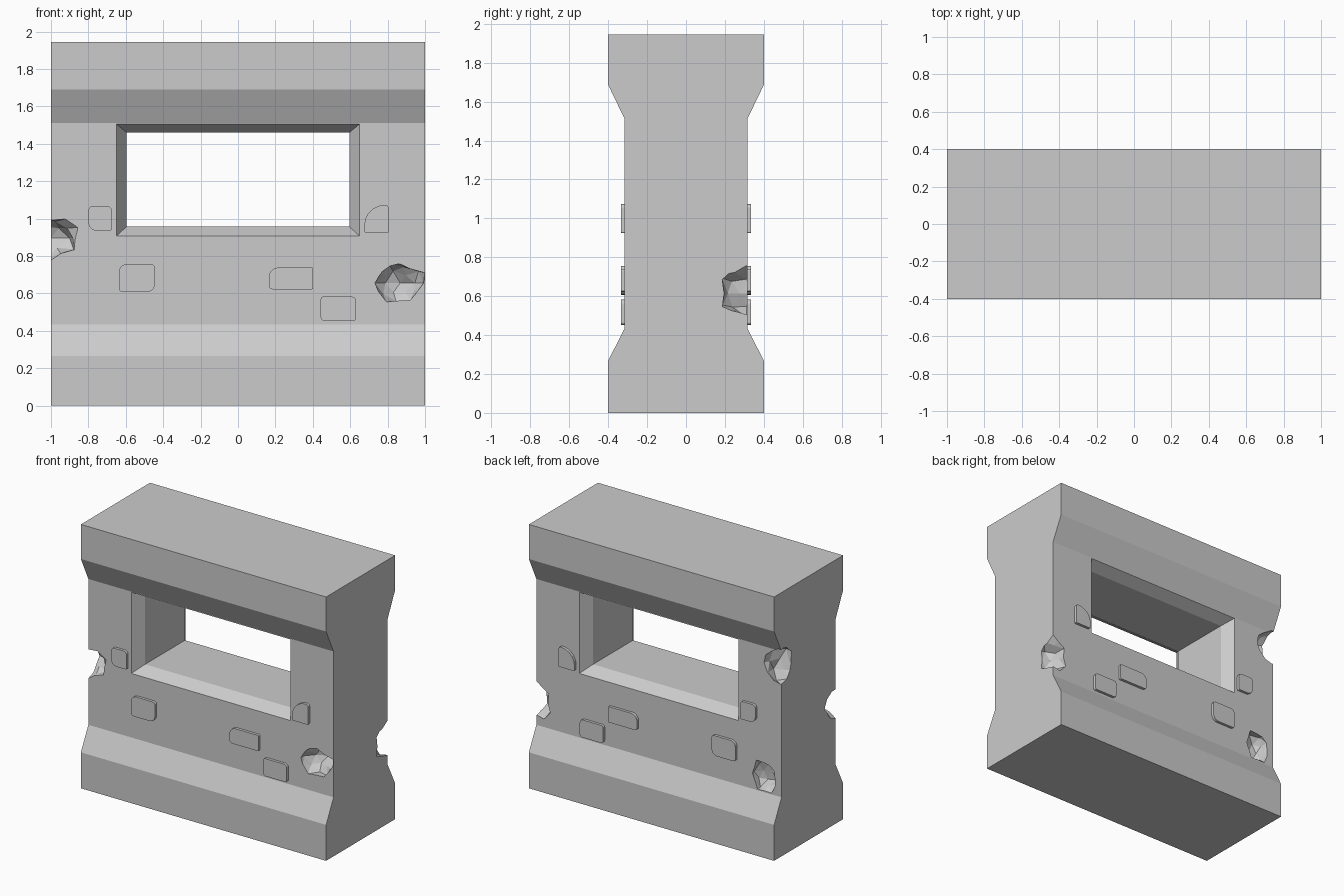
import bpy, bmesh, math, random
from mathutils import Vector

if "Cube" in bpy.data.objects:
    bpy.data.objects.remove(bpy.data.objects["Cube"])

stone = bpy.data.materials.new("grey stone")
stone.diffuse_color = (0.6, 0.6, 0.6, 1)
stone.use_nodes = True
stone.node_tree.nodes["Principled BSDF"].inputs["Base Color"].default_value = stone.diffuse_color


def to_object(bm, name):
    bmesh.ops.recalc_face_normals(bm, faces=bm.faces)
    mesh = bpy.data.meshes.new(name)
    bm.to_mesh(mesh)
    bm.free()
    mesh.materials.append(stone)
    ob = bpy.data.objects.new(name, mesh)
    bpy.context.collection.objects.link(ob)
    return ob


def loft(rings, name):
    """Skin a list of closed point rings and cap both ends."""
    bm = bmesh.new()
    vs = [[bm.verts.new(p) for p in ring] for ring in rings]
    n = len(vs[0])
    for a, b in zip(vs, vs[1:]):
        for i in range(n):
            bm.faces.new((a[i], a[(i + 1) % n], b[(i + 1) % n], b[i]))
    bm.faces.new(vs[0])
    bm.faces.new(vs[-1])
    return to_object(bm, name)


def cut(target, cutter):
    mod = target.modifiers.new("cut", 'BOOLEAN')
    mod.operation = 'DIFFERENCE'
    mod.solver = 'EXACT'
    mod.object = cutter
    bpy.context.view_layer.objects.active = target
    bpy.ops.object.modifier_apply(modifier=mod.name)
    bpy.data.objects.remove(cutter)


# Wall: waisted profile swept along x
WAIST, FOOT = 0.315, 0.402
half = [(FOOT, 0), (FOOT, 0.265), (WAIST, 0.435),
        (WAIST, 1.51), (FOOT, 1.69), (FOOT, 1.945)]
profile = half + [(-y, z) for y, z in reversed(half)]
wall = loft([[(x, y, z) for y, z in profile] for x in (-1, 1)], "wall")

# Window opening, splayed on both faces
outer, inner = (0.65, 0.907, 1.505), (0.595, 0.957, 1.46)
sections = [(-0.34, outer), (-WAIST, outer), (-0.232, inner),
            (0.232, inner), (WAIST, outer), (0.34, outer)]
cut(wall, loft([[(-w, y, lo), (w, y, lo), (w, y, hi), (-w, y, hi)]
                for y, (w, lo, hi) in sections], "window_cutter"))


# Chipped damage: jagged blobs cut out of the faces and edges
def chip(centre, radius, seed):
    random.seed(seed)
    bm = bmesh.new()
    bmesh.ops.create_icosphere(bm, subdivisions=2, radius=1)
    for v in bm.verts:
        r = random.uniform(0.8, 1.18)
        v.co = Vector(centre) + Vector([c * s * r for c, s in zip(v.co, radius)])
    cut(wall, to_object(bm, "chip_cutter"))


chip((0.867, -0.32, 0.655), (0.125, 0.12, 0.105), 3)
chip((-1.0, -0.32, 0.895), (0.145, 0.12, 0.115), 5)
chip((-0.985, 0.31, 1.39), (0.13, 0.13, 0.14), 8)
chip((-0.855, 0.32, 0.55), (0.105, 0.11, 0.11), 11)
chip((1.0, 0.31, 0.615), (0.11, 0.135, 0.13), 14)


# Raised stones: rounded plates, same layout on both faces
def raised_stone(name, x0, x1, z0, z1, radii, side):
    pts = []
    corners = [(x0, z0, 1, 1), (x1, z0, -1, 1), (x1, z1, -1, -1), (x0, z1, 1, -1)]
    for k, ((x, z, sx, sz), r) in enumerate(zip(corners, radii)):
        for i in range(6):
            a = math.pi + k * math.pi / 2 + i * math.pi / 10
            pts.append((x + sx * r + r * math.cos(a), z + sz * r + r * math.sin(a)))
    loft([[(x, side * y, z) for x, z in pts] for y in (0.30, 0.335)], name)


# x range, z range, corner radii anticlockwise from bottom left
stones = [
    (-0.80, -0.675, 0.935, 1.067, (0.045, 0.01, 0.025, 0.025)),
    (-0.637, -0.443, 0.607, 0.755, (0.02, 0.045, 0.02, 0.04)),
    (0.165, 0.402, 0.622, 0.738, (0.02, 0.008, 0.008, 0.05)),
    (0.442, 0.632, 0.453, 0.583, (0.02, 0.015, 0.025, 0.015)),
    (0.675, 0.806, 0.924, 1.073, (0.01, 0.008, 0.02, 0.11)),
]
for label, side in (("front", -1), ("back", 1)):
    for i, s in enumerate(stones):
        raised_stone(f"{label}_raised_stone_{i + 1}", *s, side)
